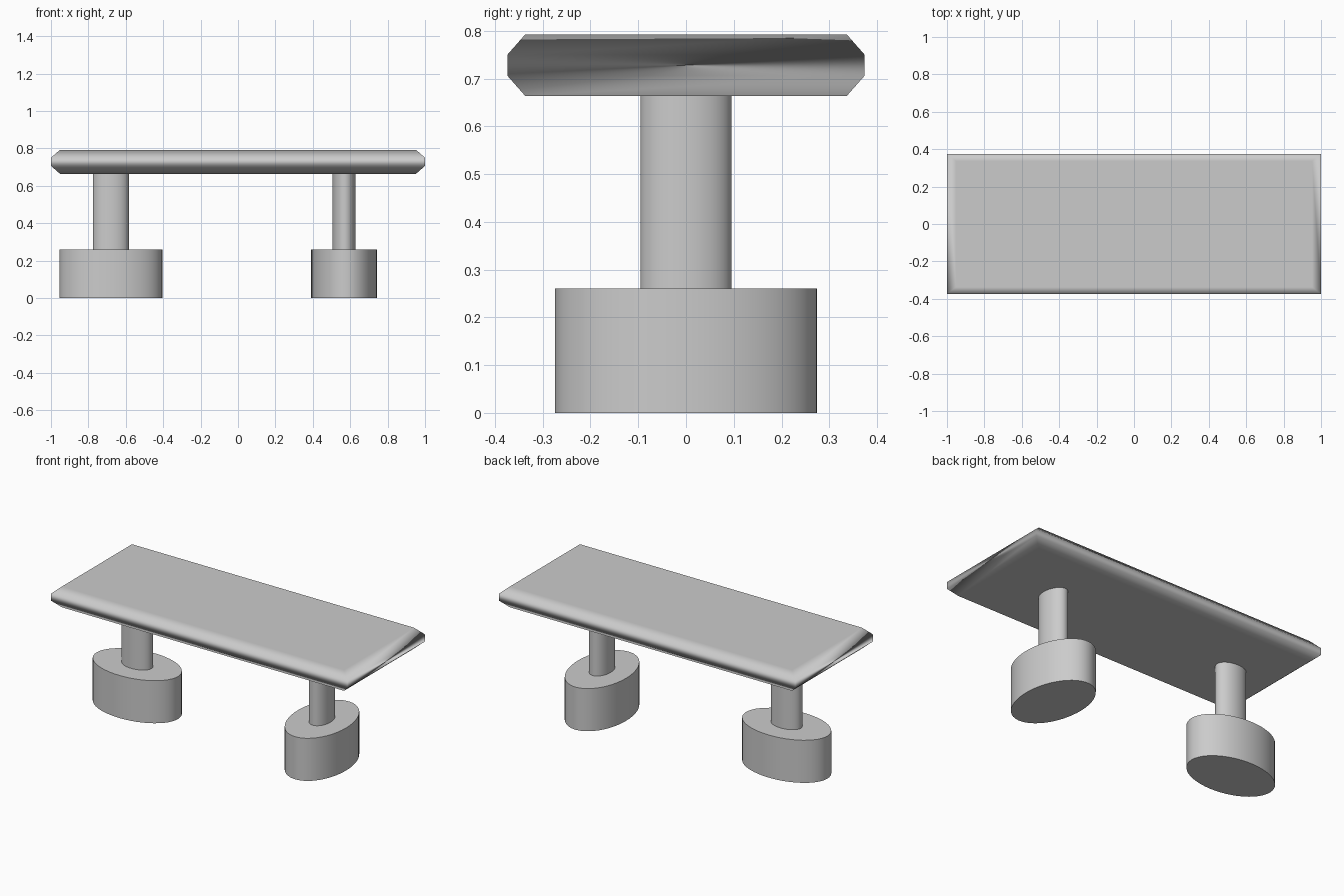
import bpy, bmesh, math

if "Cube" in bpy.data.objects:
    bpy.data.objects.remove(bpy.data.objects["Cube"])


def slab(name, rings):
    """Loft stacked rectangles (half x, half y, z) into a closed solid."""
    bm = bmesh.new()
    loops = [[bm.verts.new((sx * hx, sy * hy, z))
              for sx, sy in ((-1, -1), (1, -1), (1, 1), (-1, 1))]
             for hx, hy, z in rings]
    for lo, hi in zip(loops, loops[1:]):
        for i in range(4):
            j = (i + 1) % 4
            bm.faces.new((lo[i], lo[j], hi[j], hi[i]))
    bm.faces.new(loops[0][::-1])
    bm.faces.new(loops[-1])
    for f in bm.faces:
        f.smooth = True
    me = bpy.data.meshes.new(name)
    bm.to_mesh(me)
    bm.free()
    ob = bpy.data.objects.new(name, me)
    bpy.context.collection.objects.link(ob)
    # Keep the big top and bottom faces looking flat
    ob.modifiers.new("weighted", 'WEIGHTED_NORMAL').weight = 100
    return ob


def oval(name, x, rx, ry, z0, z1, turn):
    """Upright elliptical cylinder."""
    bpy.ops.mesh.primitive_cylinder_add(vertices=48, radius=1, depth=z1 - z0,
                                        location=(x, 0, (z0 + z1) / 2))
    ob = bpy.context.object
    ob.name = name
    ob.scale = (rx, ry, 1)
    ob.rotation_euler.z = math.radians(turn)
    bpy.ops.object.transform_apply(location=False, rotation=True, scale=True)
    bpy.ops.object.shade_smooth_by_angle(angle=math.radians(35))
    return ob


# Tabletop with bevelled rim
slab("tabletop", [(0.952, 0.337, 0.664), (1.0, 0.374, 0.706),
                  (1.0, 0.374, 0.75), (0.952, 0.337, 0.792)])

# Two oval pedestals, the right one turned crosswise
for side, x, turn in (("left", -0.68, 0), ("right", 0.567, 94)):
    oval(side + "_base", x, 0.275, 0.175, 0, 0.26, turn)
    oval(side + "_column", x, 0.096, 0.062, 0.26, 0.664, turn)
